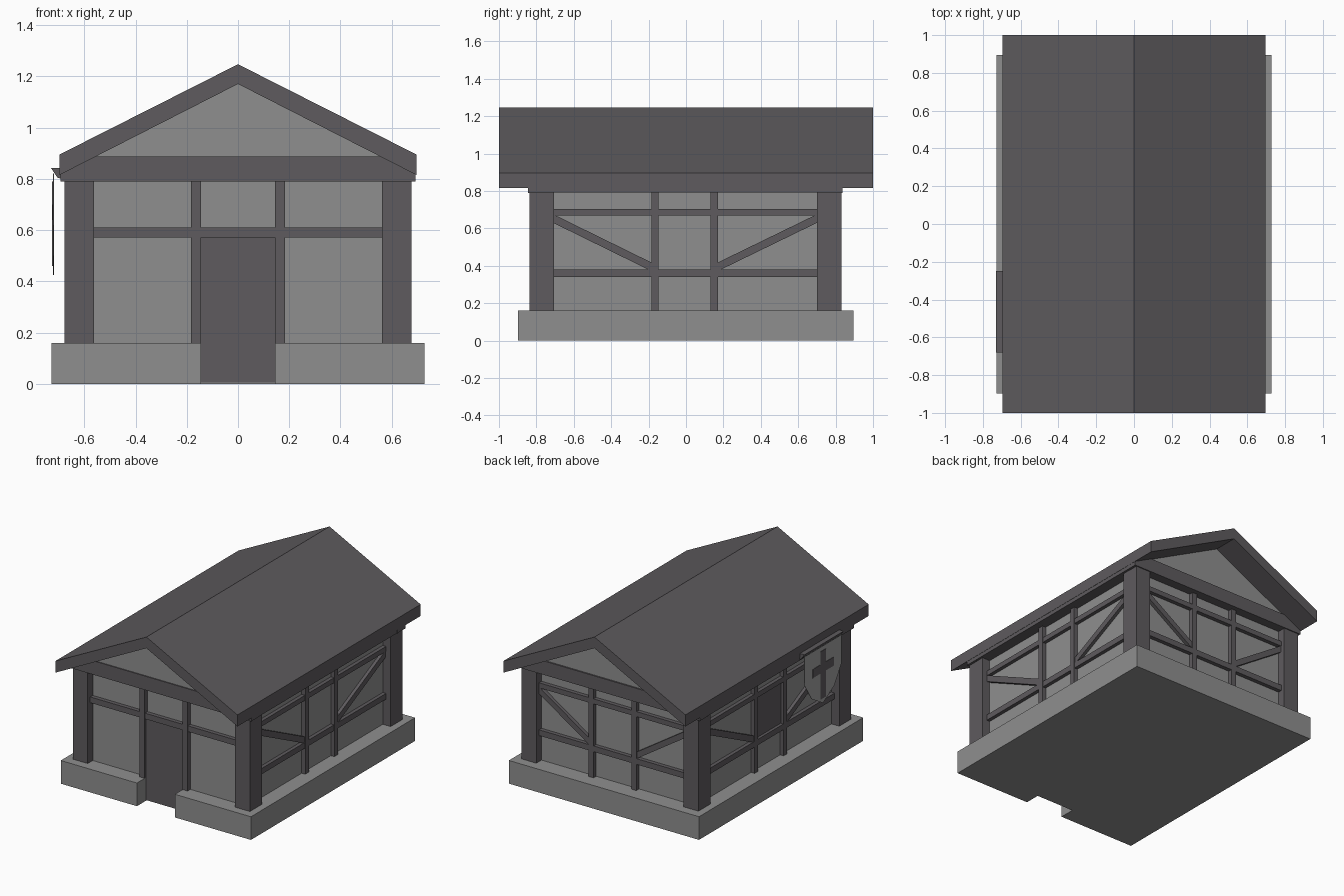
import bpy, bmesh
from mathutils import Vector

if "Cube" in bpy.data.objects:
    bpy.data.objects.remove(bpy.data.objects["Cube"])


def material(name, rgb):
    m = bpy.data.materials.new(name)
    m.diffuse_color = (*rgb, 1)
    m.use_nodes = True
    m.node_tree.nodes["Principled BSDF"].inputs["Base Color"].default_value = m.diffuse_color
    return m


STONE = material("grey plaster and stone", (0.275, 0.275, 0.275))
TIMBER = material("dark timber", (0.112, 0.104, 0.112))
SHIELD = material("shield grey", (0.36, 0.36, 0.36))


def prism(axis, pts, a, b):
    """Profile in the plane across the axis, extruded from a to b."""
    return (axis, pts, min(a, b), max(a, b))


def rect(u0, u1, v0, v1):
    return [(u0, v0), (u1, v0), (u1, v1), (u0, v1)]


def make(name, mat, prisms):
    bm = bmesh.new()
    for axis, pts, a, b in prisms:
        def place(u, v, w):
            return {'x': (w, u, v), 'y': (u, w, v), 'z': (u, v, w)}[axis]
        face = bm.faces.new([bm.verts.new(place(u, v, a)) for u, v in pts])
        ext = bmesh.ops.extrude_face_region(bm, geom=[face])
        move = Vector(place(0, 0, b - a))
        bmesh.ops.translate(bm, vec=move, verts=[
            g for g in ext['geom'] if isinstance(g, bmesh.types.BMVert)])
    bmesh.ops.recalc_face_normals(bm, faces=bm.faces)
    me = bpy.data.meshes.new(name)
    bm.to_mesh(me)
    bm.free()
    me.materials.append(mat)
    ob = bpy.data.objects.new(name, me)
    bpy.context.collection.objects.link(ob)
    return ob


def brace(u0, z0, u1, z1, t=0.023):
    """Slanted strip profile between two points."""
    return [(u0, z0 - t), (u1, z1 - t), (u1, z1 + t), (u0, z0 + t)]


# Stone base with a notch for the doorway
make("stone_base", STONE, [prism('z', [
    (-0.727, -0.897), (-0.145, -0.897), (-0.145, -0.79), (0.145, -0.79),
    (0.145, -0.897), (0.727, -0.897), (0.727, 0.896), (-0.727, 0.896)], 0, 0.16)])

# Plastered walls, and gables flush with the tie beams
make("walls", STONE, [prism('z', rect(-0.617, 0.617, -0.782, 0.774), 0.15, 0.85)])
make("gables", STONE, [
    prism('y', [(-0.60, 0.83), (0.60, 0.83), (0.60, 0.866),
                (0, 1.175), (-0.60, 0.866)], y0, y1)
    for y0, y1 in ((-0.838, -0.76), (0.75, 0.828))])

# Roof slab, ridge along y
make("roof", TIMBER, [prism('y', [
    (-0.696, 0.815), (0, 1.17), (0.696, 0.815),
    (0.696, 0.895), (0, 1.247), (-0.696, 0.895)], -1, 1)])

# Corner posts
make("corner_posts", TIMBER, [
    prism('z', rect(s * 0.563, s * 0.677, y0, y1), 0.155, 0.80)
    for s in (-1, 1) for y0, y1 in ((-0.837, -0.707), (0.70, 0.831))])

# Tie beams under the gables and wall plates along the sides
tie = [(-0.693, 0.79), (0.693, 0.79), (0.693, 0.818),
       (0.556, 0.886), (-0.556, 0.886), (-0.693, 0.818)]
make("tie_beams", TIMBER, [prism('y', tie, -0.845, -0.76),
                           prism('y', tie, 0.75, 0.838)])
make("wall_plates", TIMBER, [
    prism('y', [(s * 0.692, 0.791), (s * 0.692, 0.817),
                (s * 0.59, 0.867), (s * 0.59, 0.791)], -0.76, 0.75)
    for s in (-1, 1)])

# Front timbers and door
make("front_timbers", TIMBER,
     [prism('y', rect(s * 0.145, s * 0.183, 0.16, 0.80), -0.812, -0.75)
      for s in (-1, 1)]
     + [prism('y', rect(-0.57, 0.57, 0.57, 0.61), -0.810, -0.75)])
make("door", TIMBER, [prism('y', rect(-0.146, 0.146, 0.005, 0.575), -0.795, -0.75)])

# Back timbers with braces
make("back_timbers", TIMBER,
     [prism('y', rect(s * 0.145, s * 0.183, 0.16, 0.80), 0.74, 0.804)
      for s in (-1, 1)]
     + [prism('y', rect(-0.57, 0.57, z0, z1), 0.74, 0.802)
        for z0, z1 in ((0.34, 0.38), (0.67, 0.705))]
     + [prism('y', brace(s * 0.57, 0.655, s * 0.165, 0.39), 0.74, 0.799)
        for s in (-1, 1)])

# Side timbers with braces
for side, s in (("left", -1), ("right", 1)):
    a = s * 0.58
    make(side + "_timbers", TIMBER,
         [prism('x', rect(y0, y1, 0.16, 0.80), a, s * 0.644)
          for y0, y1 in ((-0.185, -0.147), (0.132, 0.17))]
         + [prism('x', rect(-0.72, 0.71, z0, z1), a, s * 0.642)
            for z0, z1 in ((0.34, 0.38), (0.67, 0.705))]
         + [prism('x', brace(y0, 0.655, y1, 0.385), a, s * 0.639)
            for y0, y1 in ((-0.715, -0.165), (0.705, 0.15))])

# Dark shutter between the left studs
make("left_shutter", TIMBER,
     [prism('x', rect(-0.15, 0.14, 0.375, 0.675), -0.622, -0.60)])

# Shield hanging off the left eave, with its bracket and a plain cross
make("shield_bracket", TIMBER, [prism('y', [
    (-0.73, 0.842), (-0.69, 0.842), (-0.69, 0.80), (-0.705, 0.805)], -0.68, -0.25)])
make("shield", SHIELD, [prism('x', [
    (-0.67, 0.82), (-0.26, 0.82), (-0.265, 0.62), (-0.34, 0.50),
    (-0.465, 0.425), (-0.59, 0.50), (-0.665, 0.62)], -0.722, -0.719)])
make("shield_cross", TIMBER,
     [prism('x', rect(-0.495, -0.435, 0.46, 0.79), -0.725, -0.721),
      prism('x', rect(-0.58, -0.35, 0.64, 0.70), -0.7245, -0.721)])
